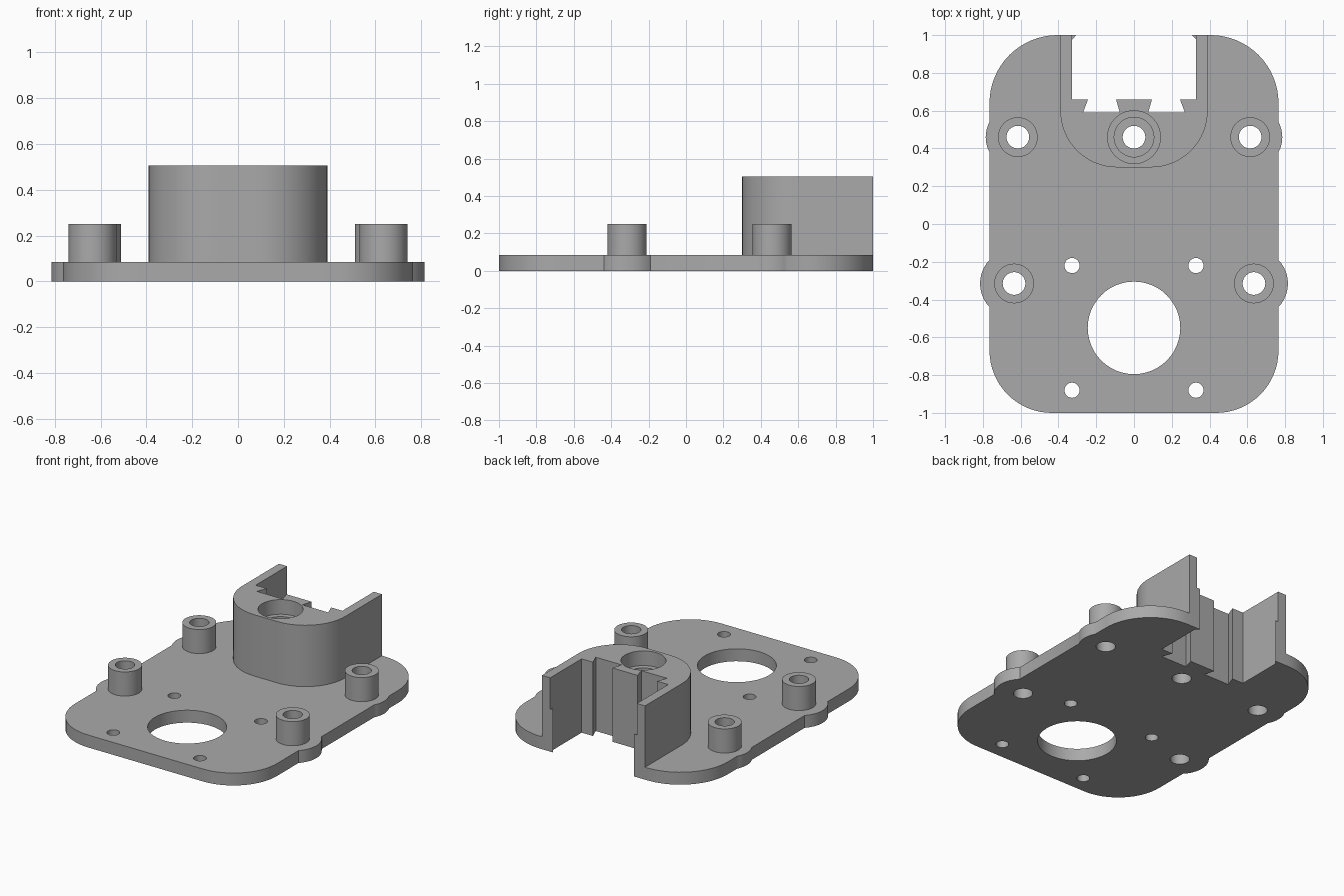
import bpy, bmesh
from math import acos, cos, sin, radians, degrees
from mathutils import Vector

old = bpy.data.objects.get("Cube")
if old:
    bpy.data.objects.remove(old, do_unlink=True)

grey = bpy.data.materials.new("plain grey")
grey.use_nodes = True
colour = (0.4, 0.4, 0.4, 1)
grey.diffuse_color = colour
grey.node_tree.nodes["Principled BSDF"].inputs["Base Color"].default_value = colour

PLATE_TOP, BOSS_TOP, HOUSING_TOP = 0.085, 0.25, 0.505
HALF_WIDTH = 0.765


def arc(cx, cy, r, start, end, steps=16):
    angles = [radians(start + (end - start) * i / steps) for i in range(steps + 1)]
    return [(cx + r * cos(a), cy + r * sin(a)) for a in angles]


def lobe(cx, cy, r):
    """Round bulge that sticks out past the straight plate side."""
    a = degrees(acos((HALF_WIDTH - cx) / r))
    return arc(cx, cy, r, -a, a, 12)


def mirrored(half):
    return half + [(-x, y) for x, y in reversed(half)]


def prism(name, outline, z0, z1):
    bm = bmesh.new()
    face = bm.faces.new([bm.verts.new((x, y, z0)) for x, y in outline])
    top = bmesh.ops.extrude_face_region(bm, geom=[face])["geom"]
    verts = [v for v in top if isinstance(v, bmesh.types.BMVert)]
    bmesh.ops.translate(bm, verts=verts, vec=Vector((0, 0, z1 - z0)))
    bmesh.ops.recalc_face_normals(bm, faces=bm.faces[:])
    mesh = bpy.data.meshes.new(name)
    bm.to_mesh(mesh)
    bm.free()
    mesh.materials.append(grey)
    obj = bpy.data.objects.new(name, mesh)
    bpy.context.collection.objects.link(obj)
    return obj


def cylinder(name, x, y, r, z0, z1):
    return prism(name, arc(x, y, r, 0, 360, 48)[:-1], z0, z1)


def drill(obj, x, y, r, z0=-0.1, z1=0.7):
    """Cut one round hole and discard the cutter."""
    cutter = cylinder("hole_cutter", x, y, r, z0, z1)
    cutter.hide_render = True
    mod = obj.modifiers.new("hole", "BOOLEAN")
    mod.operation, mod.solver, mod.object = "DIFFERENCE", "EXACT", cutter
    bpy.context.view_layer.objects.active = obj
    bpy.ops.object.modifier_apply(modifier=mod.name)
    bpy.data.objects.remove(cutter, do_unlink=True)


# Rear mouth with two dovetail grooves, shared by plate and housing
mouth = [(0.328, 1), (0.328, 0.66), (0.243, 0.66), (0.27, 0.59),
         (0.075, 0.59), (0.095, 0.66)]

# Base plate
front_boss, rear_boss = (0.635, -0.315), (0.615, 0.46)
plate = prism("base_plate", mirrored(
    arc(0.435, -0.67, 0.33, -90, 0) + lobe(*front_boss, 0.18)
    + lobe(*rear_boss, 0.17) + arc(0.405, 0.64, 0.36, 0, 90) + mouth),
    0, PLATE_TOP)
drill(plate, 0, -0.55, 0.245)
drill(plate, 0, 0.46, 0.06)

# Rounded housing with a stepped screw well
housing = prism("housing", mirrored(
    arc(0.09, 0.60, 0.30, -90, 0) + [(0.39, 1)] + mouth), PLATE_TOP, HOUSING_TOP)
drill(housing, 0, 0.46, 0.06)
drill(housing, 0, 0.46, 0.105, BOSS_TOP)
drill(housing, 0, 0.46, 0.14, HOUSING_TOP - 0.1)
parts = [plate, housing]

for side, word in ((1, "left"), (-1, "right")):
    # Small screw holes around the large opening
    for y in (-0.22, -0.88):
        drill(plate, side * 0.328, y, 0.04)
    # Hollow mounting bosses
    for label, (x, y) in (("front", front_boss), ("rear", rear_boss)):
        boss = cylinder(f"{label}_{word}_boss", side * x, y, 0.105, PLATE_TOP, BOSS_TOP)
        for obj in (plate, boss):
            drill(obj, side * x, y, 0.06)
        parts.append(boss)
    # Retaining lip at the mouth
    lip = [(0.328, 1), (0.305, 1), (0.328, 0.977)]
    parts.append(prism(f"{word}_lip", [(side * x, y) for x, y in lip], 0, 0.29))

bpy.ops.object.select_all(action="DESELECT")
for obj in parts:
    obj.select_set(True)
bpy.context.view_layer.objects.active = plate
bpy.ops.object.shade_smooth_by_angle(angle=radians(30))
